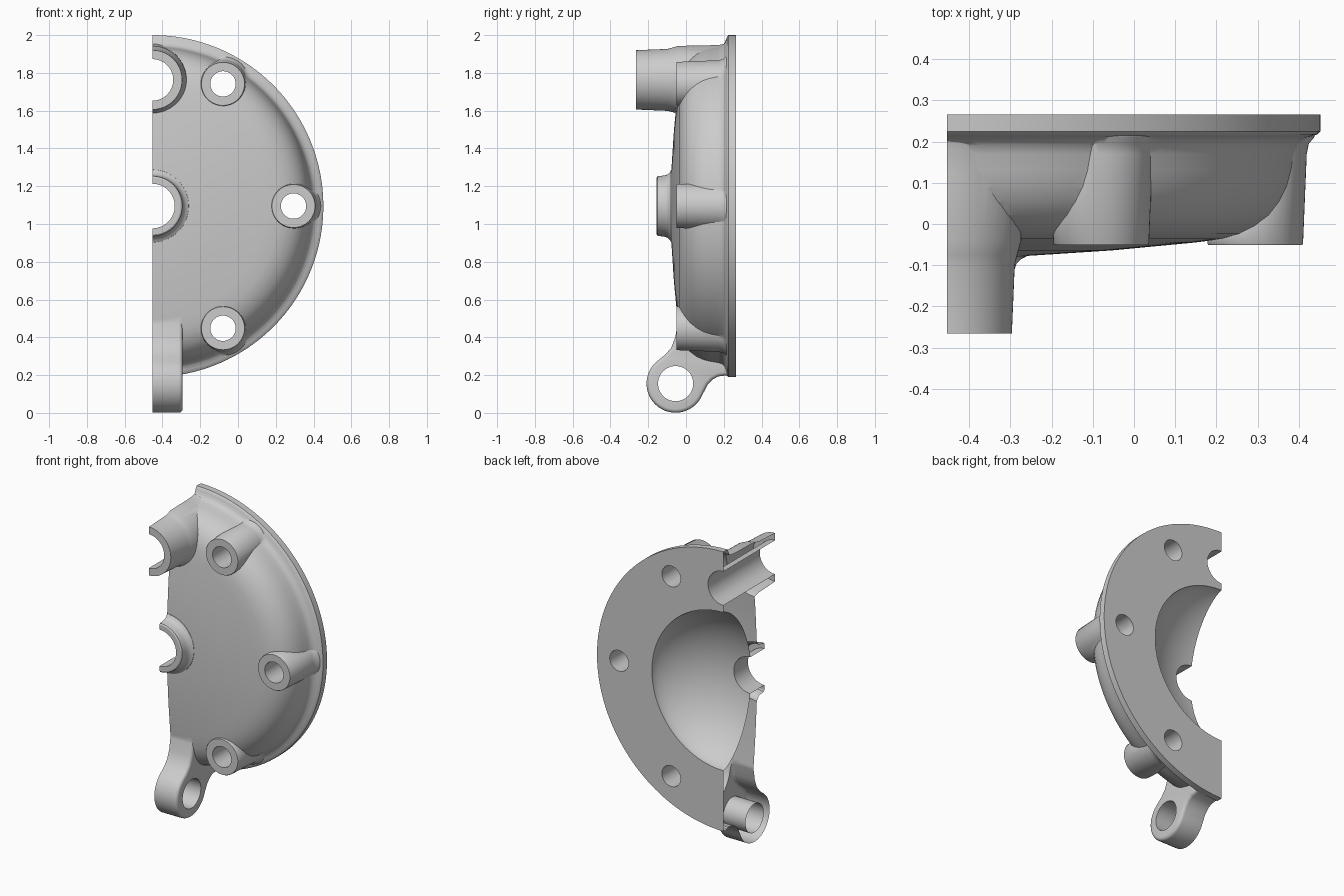
import bpy, bmesh
from math import sin, cos, pi, radians, sqrt

if "Cube" in bpy.data.objects:
    bpy.data.objects.remove(bpy.data.objects["Cube"])

CX, CZ = -0.453, 1.095          # axis of the round cover, also the open cut plane x = CX


def finish(bm, name, helper=True):
    bmesh.ops.remove_doubles(bm, verts=bm.verts, dist=1e-5)
    bmesh.ops.recalc_face_normals(bm, faces=bm.faces)
    me = bpy.data.meshes.new(name)
    bm.to_mesh(me)
    bm.free()
    ob = bpy.data.objects.new(name, me)
    bpy.context.collection.objects.link(ob)
    ob.hide_render = helper
    return ob


def lathe(name, profile, x, z, n=64):
    """Turn (radius, y) points about an axis parallel to y; ends are closed on the axis."""
    bm = bmesh.new()
    pts = [(0, profile[0][1])] + profile + [(0, profile[-1][1])]
    off = 0.5                     # keeps vertices off the cut plane
    rings = [[bm.verts.new((x + r * cos(2 * pi * (i + off) / n), y,
                            z + r * sin(2 * pi * (i + off) / n)))
              for i in range(n)] for r, y in pts]
    for a, b in zip(rings, rings[1:]):
        for i in range(n):
            j = (i + 1) % n
            bm.faces.new((a[i], a[j], b[j], b[i]))
    bmesh.ops.dissolve_degenerate(bm, dist=1e-6, edges=bm.edges)
    return finish(bm, name)


def prism(name, outline, x0, x1, bevel=0):
    """Extrude a (y, z) outline along x, rounding the rim at x1."""
    bm = bmesh.new()
    f = bm.faces.new([bm.verts.new((x0, y, z)) for y, z in outline])
    ext = bmesh.ops.extrude_face_region(bm, geom=[f])
    vs = [v for v in ext['geom'] if isinstance(v, bmesh.types.BMVert)]
    bmesh.ops.translate(bm, verts=vs, vec=(x1 - x0, 0, 0))
    if bevel:
        rim = [e for e in bm.edges if all(abs(v.co.x - x1) < 1e-5 for v in e.verts)]
        bmesh.ops.bevel(bm, geom=rim, offset=bevel, segments=4, profile=0.5, affect='EDGES')
    return finish(bm, name)


def combine(target, tool, op):
    m = target.modifiers.new(op.lower(), 'BOOLEAN')
    m.operation, m.solver, m.object = op, 'EXACT', tool
    bpy.context.view_layer.update()
    ev = target.evaluated_get(bpy.context.evaluated_depsgraph_get())
    me = bpy.data.meshes.new_from_object(ev)
    target.modifiers.clear()
    target.data = me
    bpy.data.objects.remove(tool)


# Domed cover body with rounded shoulder and rear flange
cover = lathe("cover", [
    (0.20, -0.077), (0.40, -0.064), (0.60, -0.045), (0.67, -0.036), (0.715, -0.024),
    (0.755, -0.004), (0.788, 0.022), (0.812, 0.055), (0.828, 0.09), (0.838, 0.13),
    (0.844, 0.17), (0.851, 0.192), (0.866, 0.206), (0.885, 0.213), (0.897, 0.217),
    (0.905, 0.224), (0.905, 0.265)], CX, CZ, 160)

# Three screw bosses on one bolt circle
screws = [(CX + 0.747 * cos(radians(a)), CZ + 0.747 * sin(radians(a))) for a in (-60, 0, 60)]
for x, z in screws:
    combine(cover, lathe("screw_boss", [(0.114, -0.051), (0.116, -0.048), (0.125, 0.17),
                                        (0.130, 0.195), (0.143, 0.21), (0.150, 0.235)],
                         x, z), 'UNION')

# Long upper spout and the flared central boss
combine(cover, lathe("spout", [(0.157, -0.265), (0.164, -0.10), (0.170, -0.075),
                               (0.180, -0.04), (0.183, 0.12), (0.186, 0.18), (0.20, 0.235)],
                     CX, 1.763, 80), 'UNION')
combine(cover, lathe("centre_boss", [(0.150, -0.155), (0.158, -0.150), (0.162, -0.115),
                                     (0.168, -0.097), (0.180, -0.085), (0.192, -0.079),
                                     (0.198, -0.05)], CX, CZ, 80), 'UNION')

# Hinge lug blending up into the cover
LY, LZ = -0.055, 0.155
arc = [(LY + 0.154 * cos(radians(a)), LZ + 0.154 * sin(radians(a))) for a in range(130, 346, 8)]
lug = arc + [(0.115, 0.150), (0.140, 0.176), (0.170, 0.193), (0.225, 0.200), (0.235, 0.30),
             (0.15, 0.50), (-0.030, 0.53), (-0.045, 0.47), (-0.057, 0.40),
             (-0.078, 0.345), (-0.112, 0.306)]
combine(cover, prism("hinge_lug", lug, CX - 0.1, -0.293, 0.02), 'UNION')

# Hollow bowl inside the rear face: between a spherical cap and an ellipse
R, D = 0.512, 0.285
S = (R * R + D * D) / (2 * D)
bowl = [(R, 0.35)]
for i in range(21):
    r = R * cos(i / 20 * pi / 2)
    cap = sqrt(S * S - r * r) - (S - D)
    oval = D * sqrt(max(0, 1 - (r / R) ** 2))
    bowl.append((r, 0.265 - 0.5 * cap - 0.5 * oval))
combine(cover, lathe("bowl_cutter", bowl[:-1], CX, CZ, 96), 'DIFFERENCE')

# Bores
for x, z, r, y0, y1 in [(CX, 1.763, 0.11, -0.4, 0.4), (CX, CZ, 0.118, -0.4, 0.2)] + \
        [(x, z, 0.067, -0.4, 0.4) for x, z in screws]:
    combine(cover, lathe("bore_cutter", [(r, y0), (r, y1)], x, z, 56), 'DIFFERENCE')
pin = [(LY + 0.093 * cos(2 * pi * i / 48), LZ + 0.093 * sin(2 * pi * i / 48)) for i in range(48)]
combine(cover, prism("pin_cutter", pin, CX - 0.3, 0.0), 'DIFFERENCE')

# Keep the right half, open along the cut plane
bm = bmesh.new()
bm.from_mesh(cover.data)
bmesh.ops.bisect_plane(bm, geom=bm.verts[:] + bm.edges[:] + bm.faces[:], dist=1e-6,
                       plane_co=(CX, 0, 0), plane_no=(-1, 0, 0), clear_outer=True)
bm.to_mesh(cover.data)
bm.free()

cover.name = "half_cover"
cover.hide_render = False
bpy.context.view_layer.objects.active = cover
cover.select_set(True)
bpy.ops.object.shade_smooth_by_angle(angle=radians(32))
